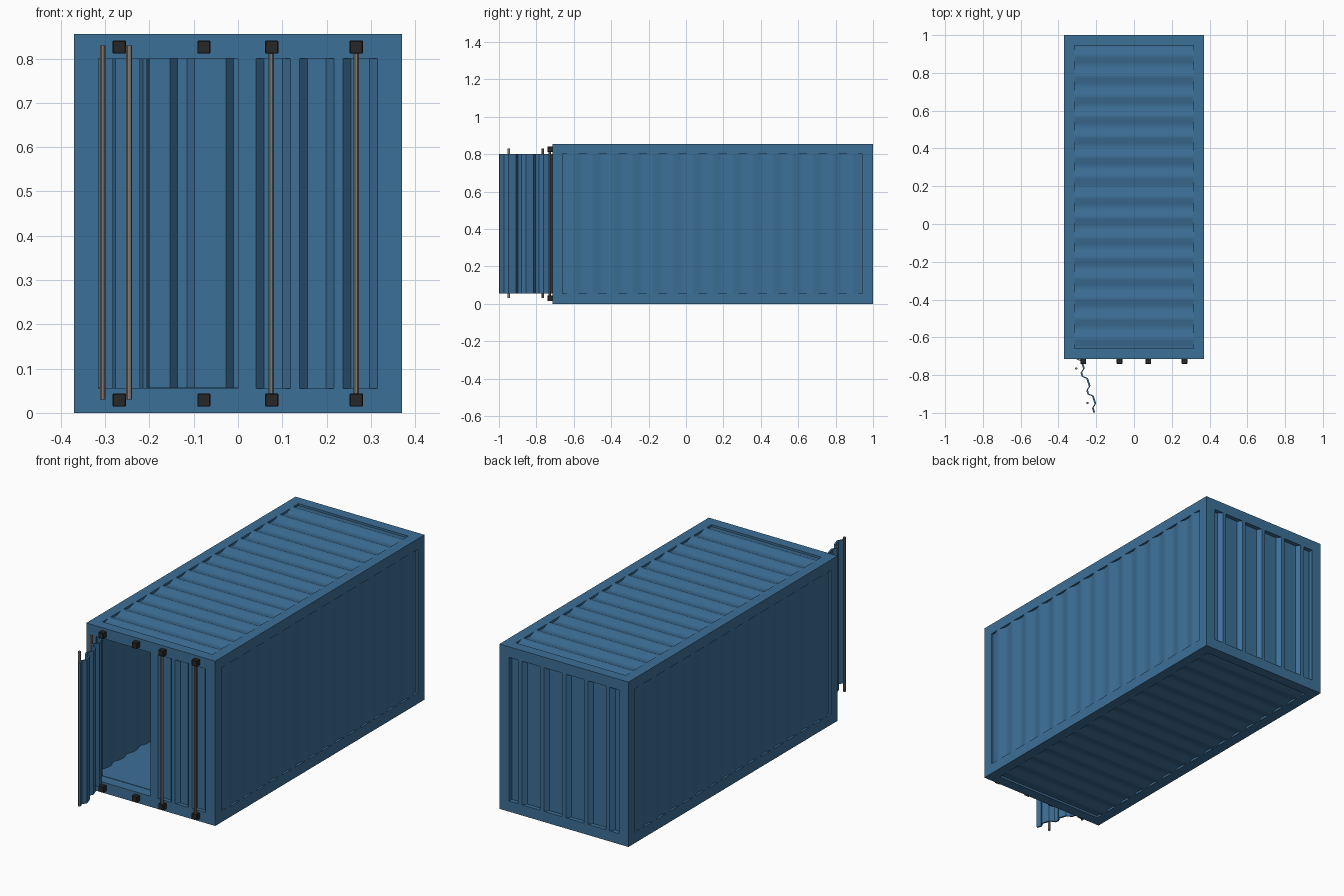
import bpy, bmesh, math
from mathutils import Matrix, Vector

if "Cube" in bpy.data.objects:
    bpy.data.objects.remove(bpy.data.objects["Cube"])

W, Y0, Y1, H = 0.37, -0.715, 1.0, 0.855   # outer half width, front, back, height
T = 0.055                                 # frame thickness


def material(name, rgb):
    m = bpy.data.materials.new(name)
    m.diffuse_color = (*rgb, 1)
    m.use_nodes = True
    m.node_tree.nodes["Principled BSDF"].inputs["Base Color"].default_value = m.diffuse_color
    return m


BLUE = material("blue_paint", (0.046, 0.16, 0.31))
STEEL = material("grey_steel", (0.21, 0.195, 0.18))
BLACK = material("black_metal", (0.02, 0.02, 0.02))


def finish(bm, name, mat, smooth=False):
    bmesh.ops.recalc_face_normals(bm, faces=bm.faces[:])
    me = bpy.data.meshes.new(name)
    bm.to_mesh(me)
    bm.free()
    me.materials.append(mat)
    if smooth:
        me.shade_smooth()
        me.set_sharp_from_angle(angle=math.radians(30))
    ob = bpy.data.objects.new(name, me)
    bpy.context.collection.objects.link(ob)
    return ob


def add_box(bm, lo, hi):
    lo, hi = Vector(lo), Vector(hi)
    m = Matrix.Translation((lo + hi) / 2) @ Matrix.Diagonal((*(hi - lo), 1))
    bmesh.ops.create_cube(bm, size=1, matrix=m)


def basis(origin, u, v, w):
    m = Matrix((u, v, w)).transposed().to_4x4()
    m.translation = origin
    return m


def wave(n, period, crest, slope, depth):
    """Trapezoid wave that starts and ends in the middle of a recess."""
    r = (period - crest - 2 * slope) / 2
    pts = [(0, -depth)]
    for i in range(n):
        u = i * period + r
        pts += [(u, -depth), (u + slope, 0), (u + slope + crest, 0),
                (u + 2 * slope + crest, -depth)]
    return pts + [(n * period, -depth)]


def door_wave(pad):
    """Three deep recesses counted from the hinge, then a flat free edge."""
    pts = [(0, 0)]
    for i in range(3):
        u = i * 0.098
        pts += [(u + 0.018, -0.02), (u + 0.06, -0.02), (u + 0.078, 0), (u + 0.098, 0)]
    pts[-1] = (pts[-1][0] + pad, 0)
    return pts


def sheet(name, profile, height, matrix, thick=0.009, smooth=False):
    """Corrugated sheet: profile in (u, out), extruded along w."""
    bm = bmesh.new()
    rings = []
    for u, v in profile:
        rings.append([bm.verts.new(matrix @ Vector(p)) for p in
                      ((u, v, 0), (u, v, height), (u, v - thick, height), (u, v - thick, 0))])
    for a, b in zip(rings, rings[1:]):
        for k in range(4):
            j = (k + 1) % 4
            bm.faces.new((a[k], a[j], b[j], b[k]))
    bm.faces.new(rings[0])
    bm.faces.new(rings[-1])
    bmesh.ops.remove_doubles(bm, verts=bm.verts[:], dist=1e-5)
    return finish(bm, name, BLUE, smooth)


def rod(name, x, y):
    bm = bmesh.new()
    bmesh.ops.create_cone(bm, cap_ends=True, segments=12, radius1=0.0065, radius2=0.0065,
                          depth=0.8, matrix=Matrix.Translation((x, y, 0.43)))
    finish(bm, name, STEEL, True)


# frame: corner posts, cross rails and long rails
bm = bmesh.new()
for ya in (Y0, Y1 - T):
    for xa in (-W, W - T):
        add_box(bm, (xa, ya, 0), (xa + T, ya + T, H))
    for za in (0, H - T):
        add_box(bm, (-W + T, ya, za), (W - T, ya + T, za + T))
for xa in (-W, W - T):
    for za in (0, H - T):
        add_box(bm, (xa, Y0 + T, za), (xa + T, Y1 - T, za + T))
finish(bm, "frame", BLUE)

# shallow corrugated side walls, roof and underside
LEN, OPEN_H, OPEN_W = Y1 - Y0 - 2 * T, H - 2 * T, 2 * (W - T)
X, Y, Z = Vector((1, 0, 0)), Vector((0, 1, 0)), Vector((0, 0, 1))
shallow = wave(15, LEN / 15, 0.02, 0.028, 0.011)
for name, s in (("right_wall", 1), ("left_wall", -1)):
    sheet(name, shallow, OPEN_H, basis((s * W, Y0 + T, T), Y, X * s, Z), smooth=True)
for name, s, z in (("roof", 1, H), ("underside", -1, 0)):
    sheet(name, shallow, OPEN_W, basis((-W + T, Y0 + T, z), Y, Z * s, X), smooth=True)

# deeper corrugated back wall
sheet("back_wall", wave(5, OPEN_W / 5, 0.021, 0.017, 0.022), OPEN_H,
      basis((-W + T, Y1, T), X, Y, Z))

# flat inner floor
bm = bmesh.new()
add_box(bm, (-W + T, Y0 + T, 0.042), (W - T, Y1 - T, 0.057))
finish(bm, "floor", BLUE)

# closed right door and open left door, each with two lock rods
swing = math.radians(-72)
along = Vector((math.cos(swing), math.sin(swing), 0))
outward = Vector((math.sin(swing), -math.cos(swing), 0))
doors = (("right_door", Vector((W - T, Y0, T)), -X, -Y, 0.021),
         ("left_door", Vector((-0.307, Y0, T)), along, outward, 0.006))
for name, hinge, u, v, pad in doors:
    sheet(name, door_wave(pad), OPEN_H, basis(hinge, u, v, Z))
    for i, d in enumerate((0.048, 0.24)):
        p = hinge + u * d + v * 0.014
        rod(f"{name}_rod_{i + 1}", p.x, p.y)

# fix the outward side of the open door's sheet to the hinge side rods
# rod keepers on the top and bottom rails
for i, x in enumerate((-0.268, -0.077, 0.076, 0.267)):
    for tag, z in (("bottom", 0.029), ("top", 0.826)):
        bm = bmesh.new()
        add_box(bm, (x - 0.015, Y0 - 0.026, z - 0.015), (x + 0.015, Y0 + 0.004, z + 0.015))
        bmesh.ops.bevel(bm, geom=bm.edges[:], offset=0.002, segments=1, affect='EDGES')
        finish(bm, f"{tag}_keeper_{i + 1}", BLACK)
